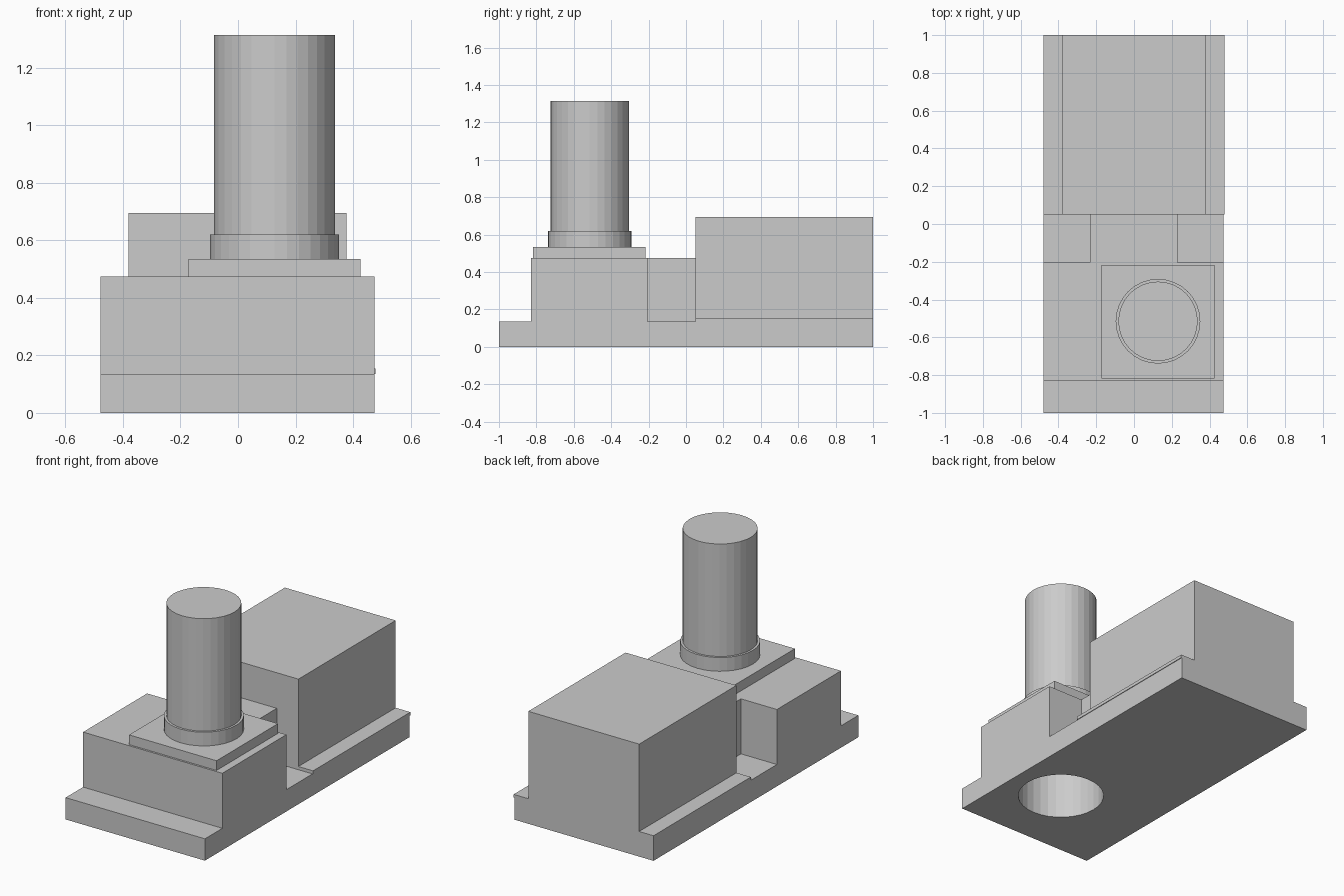
import bpy, bmesh
from mathutils import Matrix, Vector

if "Cube" in bpy.data.objects:
    bpy.data.objects.remove(bpy.data.objects["Cube"])


def finish(name, bm):
    bmesh.ops.recalc_face_normals(bm, faces=bm.faces)
    mesh = bpy.data.meshes.new(name)
    bm.to_mesh(mesh)
    bm.free()
    obj = bpy.data.objects.new(name, mesh)
    bpy.context.collection.objects.link(obj)
    return obj


def box(name, x, y, z):
    bm = bmesh.new()
    size = [b - a for a, b in (x, y, z)]
    mid = [(a + b) / 2 for a, b in (x, y, z)]
    bmesh.ops.create_cube(bm, size=1, matrix=Matrix.Translation(mid) @ Matrix.Diagonal((*size, 1)))
    return finish(name, bm)


def cylinder(name, radius, z0, z1, centre=(0.127, -0.515), sides=32):
    bm = bmesh.new()
    bmesh.ops.create_cone(bm, cap_ends=True, segments=sides, radius1=radius, radius2=radius,
                          depth=z1 - z0, matrix=Matrix.Translation((*centre, (z0 + z1) / 2)))
    return finish(name, bm)


def side_profile(name, points, x0, x1):
    bm = bmesh.new()
    face = bm.faces.new([bm.verts.new((x0, y, z)) for y, z in points])
    moved = bmesh.ops.extrude_face_region(bm, geom=[face], use_keep_orig=True)["geom"]
    bmesh.ops.translate(bm, vec=Vector((x1 - x0, 0, 0)),
                        verts=[v for v in moved if isinstance(v, bmesh.types.BMVert)])
    return finish(name, bm)


def cut(target, cutter):
    cutter.hide_render = True
    mod = target.modifiers.new("cut", 'BOOLEAN')
    mod.operation, mod.object, mod.solver = 'DIFFERENCE', cutter, 'EXACT'
    bpy.context.view_layer.objects.active = target
    bpy.ops.object.modifier_apply(modifier=mod.name)
    bpy.data.objects.remove(cutter)


# Base with front hall and connecting neck, in one side profile
building_body = side_profile("building_body", [
    (-1, 0), (1, 0), (1, 0.135), (0.05, 0.135), (0.05, 0.475),
    (-0.83, 0.475), (-0.83, 0.135), (-1, 0.135)], -0.478, 0.474)

# Notches on both sides of the neck, and the round shaft from below
cut(building_body, box("left_notch_cutter", (-0.7, -0.232), (-0.205, 0.2), (0.135, 0.6)))
cut(building_body, box("right_notch_cutter", (0.23, 0.7), (-0.205, 0.2), (0.135, 0.6)))
cut(building_body, cylinder("shaft_cutter", 0.25, -0.1, 0.6))

# Rear block on its thin slab
box("rear_slab", (-0.478, 0.478), (0.05, 1), (0.135, 0.155))
box("rear_block", (-0.38, 0.378), (0.05, 1), (0.155, 0.695))

# Stack on its square plinth and collar
box("stack_plinth", (-0.172, 0.426), (-0.818, -0.217), (0.475, 0.535))
cylinder("stack_collar", 0.224, 0.535, 0.62)
cylinder("stack", 0.21, 0.62, 1.315)
